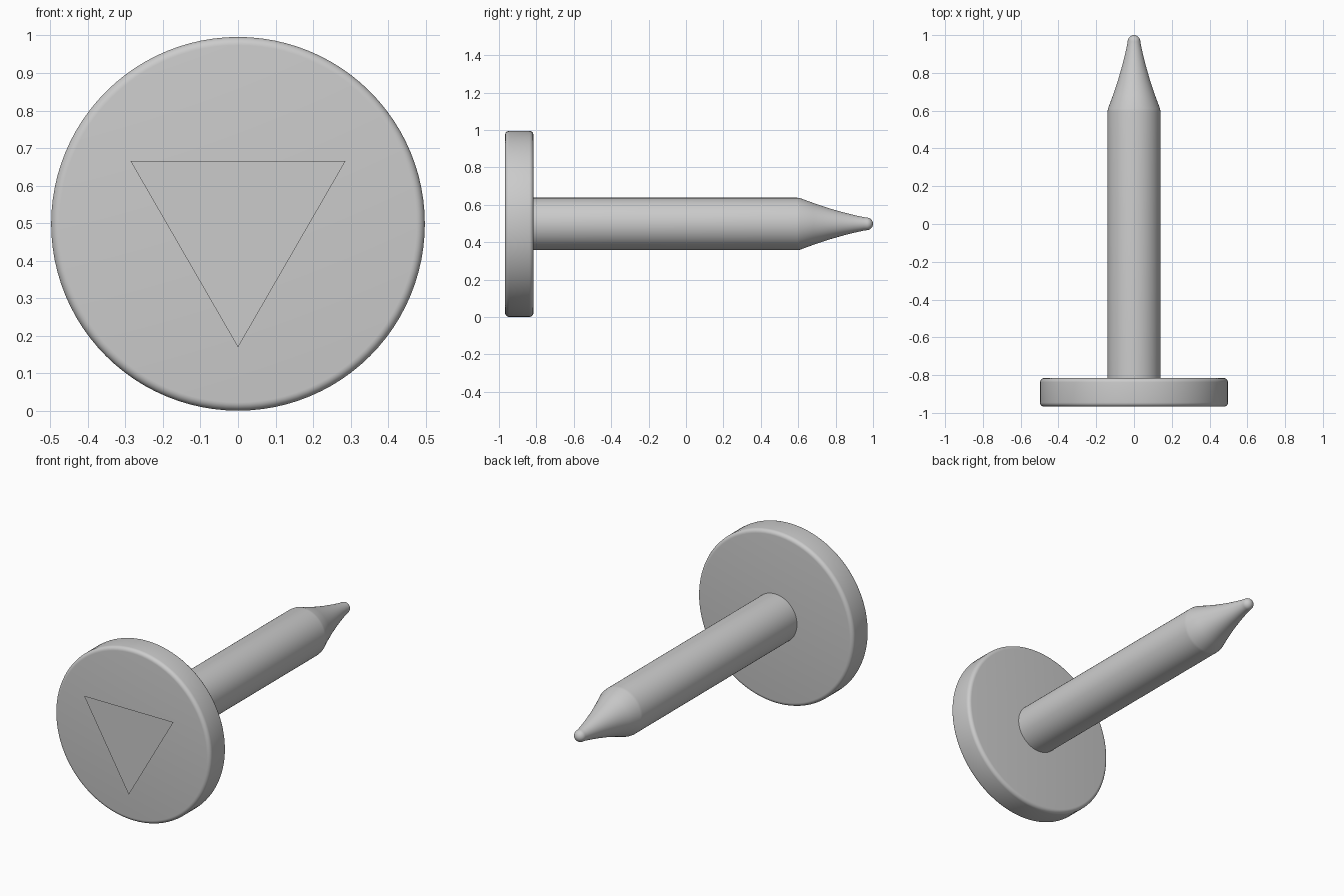
import bpy, bmesh
from math import sin, cos, pi

if "Cube" in bpy.data.objects:
    bpy.data.objects.remove(bpy.data.objects["Cube"])

CZ = 0.498    # height of the nail axis
SEG = 96


def finish(name, bm, angle=None):
    bmesh.ops.recalc_face_normals(bm, faces=bm.faces)
    mesh = bpy.data.meshes.new(name)
    bm.to_mesh(mesh)
    bm.free()
    ob = bpy.data.objects.new(name, mesh)
    bpy.context.collection.objects.link(ob)
    if angle:
        bpy.ops.object.select_all(action='DESELECT')
        ob.select_set(True)
        bpy.context.view_layer.objects.active = ob
        bpy.ops.object.shade_smooth_by_angle(angle=angle)
    return ob


def lathe(name, profile, angle):
    """Turn (y, radius) points around the nail axis, capping both ends."""
    bm = bmesh.new()
    rings = [[bm.verts.new((r * cos(2 * pi * i / SEG), y, CZ + r * sin(2 * pi * i / SEG)))
              for i in range(SEG)] for y, r in profile]
    for a, b in zip(rings, rings[1:]):
        for i in range(SEG):
            j = (i + 1) % SEG
            bm.faces.new((a[i], a[j], b[j], b[i]))
    bm.faces.new(rings[0])
    bm.faces.new(rings[-1])
    return finish(name, bm, angle)


# Round head with softly rounded rims
R, FRONT, BACK, B, N = 0.498, -0.967, -0.816, 0.022, 6
arc = [(B * (1 - cos(t * pi / 2 / N)), R - B + B * sin(t * pi / 2 / N)) for t in range(N + 1)]
head_profile = [(FRONT + d, r) for d, r in arc] + [(BACK - d, r) for d, r in reversed(arc)]
lathe("nail_head", head_profile, 0.6)

# Shaft with a slightly hollow taper and a rounded tip
shaft_profile = [(-0.83, 0.14), (0.595, 0.14), (0.61, 0.138)]
shaft_profile += [(0.68, 0.112), (0.76, 0.085), (0.84, 0.062), (0.90, 0.047), (0.95, 0.036)]
shaft_profile += [(0.965 + 0.035 * sin(a * pi / 18), 0.034 * cos(a * pi / 18)) for a in range(9)]
shaft_profile += [(1.0, 0.001)]
lathe("nail_shaft", shaft_profile, 0.6)

# Thin triangular plate floating just in front of the head
bm = bmesh.new()
TR = 0.331
bm.faces.new([bm.verts.new((TR * cos(a), -1.0, 0.5 + TR * sin(a)))
              for a in (-pi / 2, pi / 6, 5 * pi / 6)])
plate = finish("triangle_plate", bm)
if plate.data.polygons[0].normal.y > 0:
    plate.data.flip_normals()
